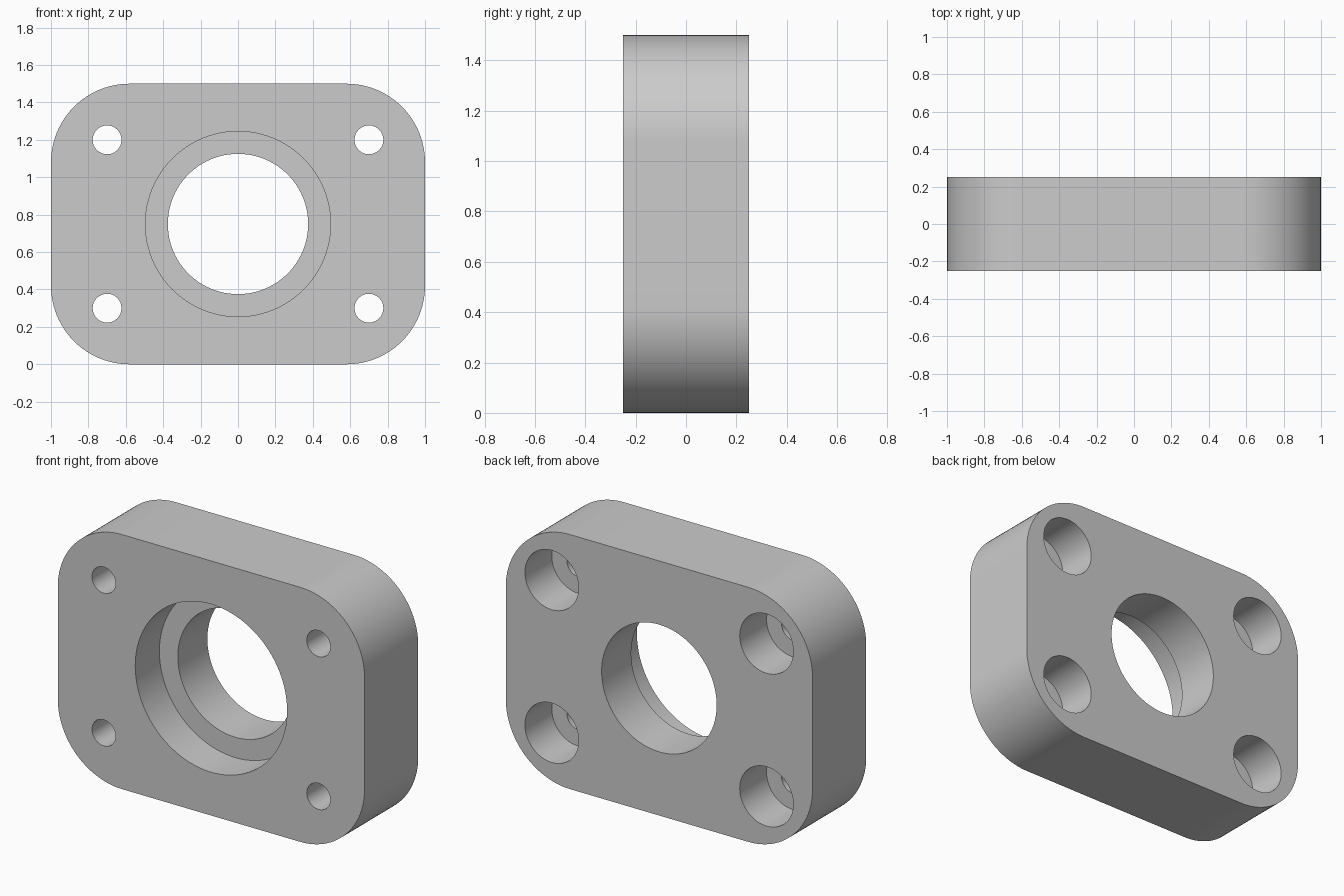
import bpy, bmesh, math
from mathutils import Vector

if "Cube" in bpy.data.objects:
    bpy.data.objects.remove(bpy.data.objects["Cube"], do_unlink=True)

WIDTH, HEIGHT, DEPTH, CORNER = 2.0, 1.5, 0.5, 0.42
MID = HEIGHT / 2
BACK = DEPTH / 2

# Plain grey metal
metal = bpy.data.materials.new("grey_metal")
metal.use_nodes = True
grey = (0.6, 0.6, 0.6, 1)
metal.diffuse_color = grey
metal.node_tree.nodes["Principled BSDF"].inputs["Base Color"].default_value = grey


def make_object(name, bm):
    bmesh.ops.recalc_face_normals(bm, faces=bm.faces)
    mesh = bpy.data.meshes.new(name)
    bm.to_mesh(mesh)
    bm.free()
    mesh.materials.append(metal)
    obj = bpy.data.objects.new(name, mesh)
    bpy.context.collection.objects.link(obj)
    return obj


def rounded_plate(name, steps=24):
    bm = bmesh.new()
    outline = []
    for quarter, (sx, sz) in enumerate([(1, 1), (-1, 1), (-1, -1), (1, -1)]):
        cx, cz = sx * (WIDTH / 2 - CORNER), MID + sz * (MID - CORNER)
        for i in range(steps + 1):
            a = math.radians(90) * (quarter + i / steps)
            outline.append(bm.verts.new((cx + CORNER * math.cos(a), -BACK,
                                         cz + CORNER * math.sin(a))))
    face = bm.faces.new(outline)
    new = bmesh.ops.extrude_face_region(bm, geom=[face])["geom"]
    verts = [v for v in new if isinstance(v, bmesh.types.BMVert)]
    bmesh.ops.translate(bm, verts=verts, vec=(0, DEPTH, 0))
    return make_object(name, bm)


def stepped_cutter(name, x, z, profile, sides):
    """Turn a (radius, y) profile around an axis along y."""
    bm = bmesh.new()
    rings = []
    for radius, y in profile:
        angles = [math.tau * i / sides for i in range(sides)]
        rings.append([bm.verts.new(Vector((x + radius * math.cos(a), y,
                                           z + radius * math.sin(a)))) for a in angles])
    for low, high in zip(rings, rings[1:]):
        for i in range(sides):
            j = (i + 1) % sides
            bm.faces.new((low[i], low[j], high[j], high[i]))
    bm.faces.new(rings[0])
    bm.faces.new(rings[-1])
    cutter = make_object(name, bm)
    cutter.hide_render = True
    return cutter


plate = rounded_plate("flange_plate")
over = BACK + 0.1

# Central bore with a wider recess at the front
seat = -BACK + 0.225
cutters = [stepped_cutter("bore_cutter", 0, MID,
                          [(0.495, -over), (0.495, seat), (0.375, seat), (0.375, over)], 96)]

# Four bolt holes, counterbored from the back
for sx in (-1, 1):
    for sz in (-1, 1):
        cutters.append(stepped_cutter(
            "bolt_hole_cutter", sx * 0.7, MID + sz * 0.45,
            [(0.077, -over), (0.077, 0), (0.175, 0), (0.175, over)], 48))

for cutter in cutters:
    mod = plate.modifiers.new("hole", "BOOLEAN")
    mod.operation = "DIFFERENCE"
    mod.solver = "EXACT"
    mod.object = cutter

# Bake the cuts and drop the cutters
graph = bpy.context.evaluated_depsgraph_get()
cut_mesh = bpy.data.meshes.new_from_object(plate.evaluated_get(graph))
plate.modifiers.clear()
plate.data = cut_mesh
for cutter in cutters:
    bpy.data.objects.remove(cutter, do_unlink=True)

# Smooth curved walls, keep the rims sharp
bpy.ops.object.select_all(action="DESELECT")
plate.select_set(True)
bpy.context.view_layer.objects.active = plate
bpy.ops.object.shade_smooth_by_angle(angle=math.radians(30))
